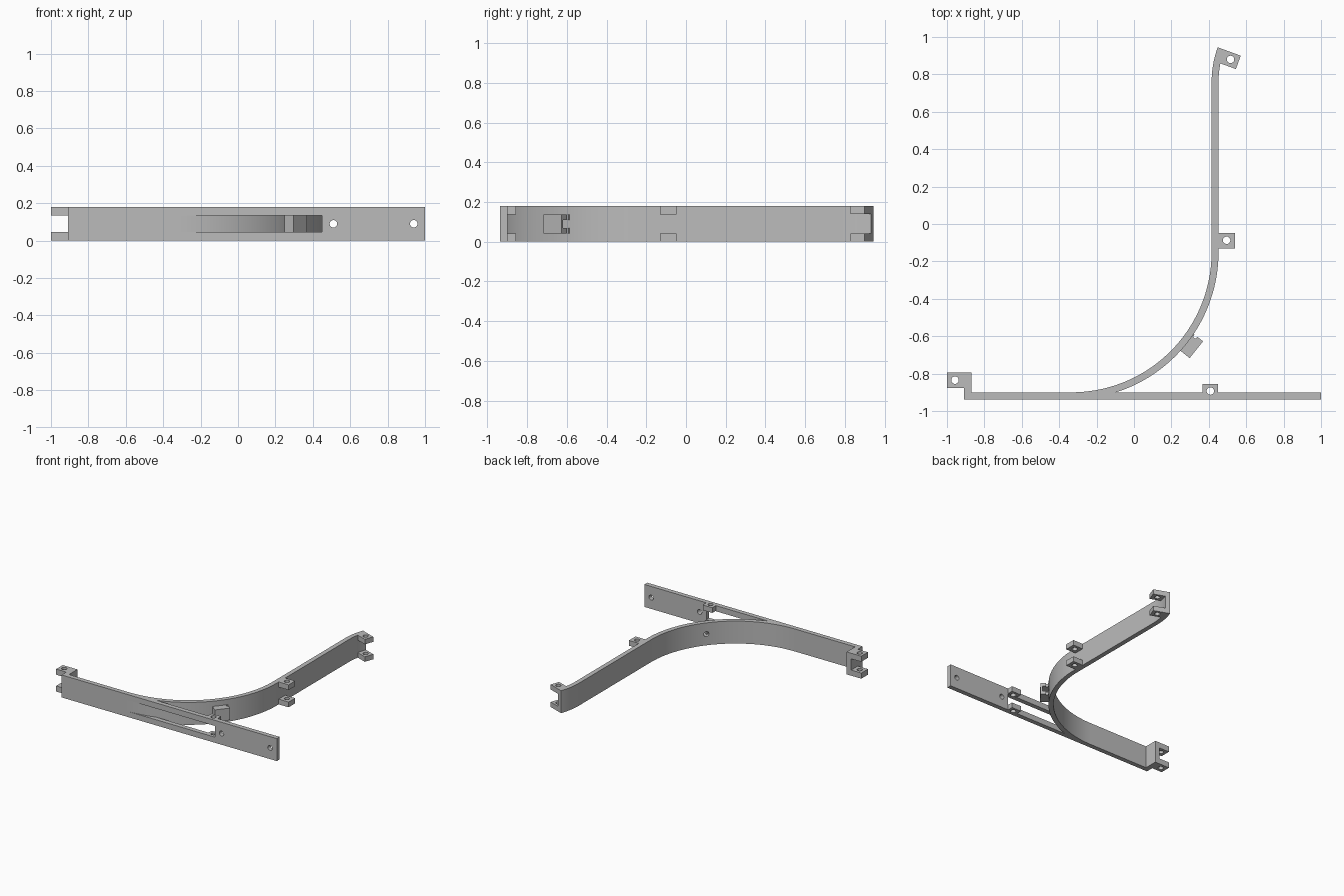
import bpy, bmesh, math
from mathutils import Matrix, Vector

cube = bpy.data.objects.get("Cube")
if cube:
    bpy.data.objects.remove(cube, do_unlink=True)

H = 0.18          # band height
MID = H / 2
T = 0.037         # wall thickness
FRONT = -0.937    # front face of the bar
HOLE = 0.02

grey = bpy.data.materials.new("plain grey")
grey.use_nodes = True
grey.diffuse_color = (0.5, 0.5, 0.5, 1)
grey.node_tree.nodes["Principled BSDF"].inputs["Base Color"].default_value = (0.5, 0.5, 0.5, 1)


def finish(name, bm):
    bmesh.ops.recalc_face_normals(bm, faces=bm.faces)
    mesh = bpy.data.meshes.new(name)
    bm.to_mesh(mesh)
    bm.free()
    mesh.materials.append(grey)
    ob = bpy.data.objects.new(name, mesh)
    bpy.context.collection.objects.link(ob)
    return ob


def prism(name, points, z0=0.0, z1=H):
    bm = bmesh.new()
    face = bm.faces.new([bm.verts.new((x, y, z0)) for x, y in points])
    top = bmesh.ops.extrude_face_region(bm, geom=[face])["geom"]
    bmesh.ops.translate(bm, vec=(0, 0, z1 - z0),
                        verts=[v for v in top if isinstance(v, bmesh.types.BMVert)])
    return finish(name, bm)


def box(name, x0, x1, y0, y1, z0=0.0, z1=H, frame=None):
    # frame = (origin, angle) places the rectangle in turned local axes
    pts = [Vector(p) for p in ((x0, y0), (x1, y0), (x1, y1), (x0, y1))]
    if frame:
        turn = Matrix.Rotation(frame[1], 2)
        pts = [turn @ p + Vector(frame[0]) for p in pts]
    return prism(name, pts, z0, z1)


def rod(center, axis, length=0.5):
    bm = bmesh.new()
    m = Matrix.Translation(center) @ Vector(axis).to_track_quat('Z', 'Y').to_matrix().to_4x4()
    bmesh.ops.create_cone(bm, cap_ends=True, segments=24, radius1=HOLE,
                          radius2=HOLE, depth=length, matrix=m)
    return finish("hole_cutter", bm)


def cut(ob, cutter):
    cutter.hide_render = True
    mod = ob.modifiers.new("cut", 'BOOLEAN')
    mod.operation, mod.solver, mod.object = 'DIFFERENCE', 'EXACT', cutter
    bpy.context.view_layer.objects.active = ob
    bpy.ops.object.modifier_apply(modifier=mod.name)
    bpy.data.objects.remove(cutter, do_unlink=True)


def arc(center, radius, a0, a1, n):
    steps = [math.radians(a0 + (a1 - a0) * i / n) for i in range(n + 1)]
    return [(center[0] + radius * math.cos(a), center[1] + radius * math.sin(a)) for a in steps]


def prongs(name, x0, x1, y0, y1, hole, thick=0.042, frame=None):
    # matching lower and upper lugs sharing one vertical pin hole
    for label, z in (("lower", 0), ("upper", H - thick)):
        lug = box(f"{name}_{label}_lug", x0, x1, y0, y1, z, z + thick, frame)
        cut(lug, rod((*hole, MID), (0, 0, 1)))


# Straight front bar with a window, two screw holes and a pin hole
bend = (-0.335, -0.15)
R = bend[1] - FRONT
bar = box("front_bar", -0.91, 1.0, FRONT, -0.9)
cut(bar, box("window_cutter", bend[0], 0.45, FRONT - 0.1, -0.8, 0.045, 0.135))
for x in (0.51, 0.94):
    cut(bar, rod((x, -0.92, MID), (0, 1, 0)))
bar_pin = (0.408, -0.893)
cut(bar, rod((*bar_pin, MID), (0, 0, 1)))

# Curved arm: big bend, straight run, slight outward bend at the tip
tip = (bend[0] + R - T + 0.54, 0.76)
outer = arc(bend, R, -90, 0, 48) + arc(tip, 0.54 - T, 180, 160, 12)
inner = arc(tip, 0.54, 160, 180, 12) + arc(bend, R - T, 0, -90, 48)
arm = prism("curved_arm", outer + inner)

# Clasp lugs along the bar and arm
prongs("bar", 0.365, 0.45, -0.9, -0.855, bar_pin)
prongs("arm", 0.45, 0.54, -0.13, -0.047, (0.495, -0.087))
box("bar_end_post", -0.91, -0.87, -0.9, -0.793)
prongs("bar_end", -1.0, -0.91, -0.877, -0.793, (-0.957, -0.835), 0.045)
corner = arc(tip, 0.54, 160, 160, 1)[0]
prongs("arm_end", T - 0.003, 0.131, -0.076, 0, (0.516, 0.88), 0.04,
       (corner, math.radians(-20)))

# Boss on the outside of the bend, with a slot open at its rear end
angle = math.radians(-38.5)
frame = (bend, angle)
boss = box("bend_boss", R - T / 2, 0.848, -0.05, 0.065, 0.042, 0.138, frame)
cut(boss, box("slot_cutter", R - T, 0.835, -0.01, 0.1, 0.07, 0.11, frame))
cut(boss, box("notch_cutter", R + 0.004, R + 0.022, 0.05, 0.1, 0, H, frame))
ray = Vector((math.cos(angle), math.sin(angle), 0))
cut(arm, rod(Vector((*bend, MID)) + ray * (R - T / 2), ray, 0.12))

# Smooth the round surfaces and keep the corners crisp
bpy.ops.object.select_all(action='DESELECT')
for ob in bpy.context.collection.objects:
    if ob.type == 'MESH' and grey.name in ob.data.materials:
        ob.select_set(True)
        bpy.context.view_layer.objects.active = ob
bpy.ops.object.shade_smooth_by_angle(angle=math.radians(30))
